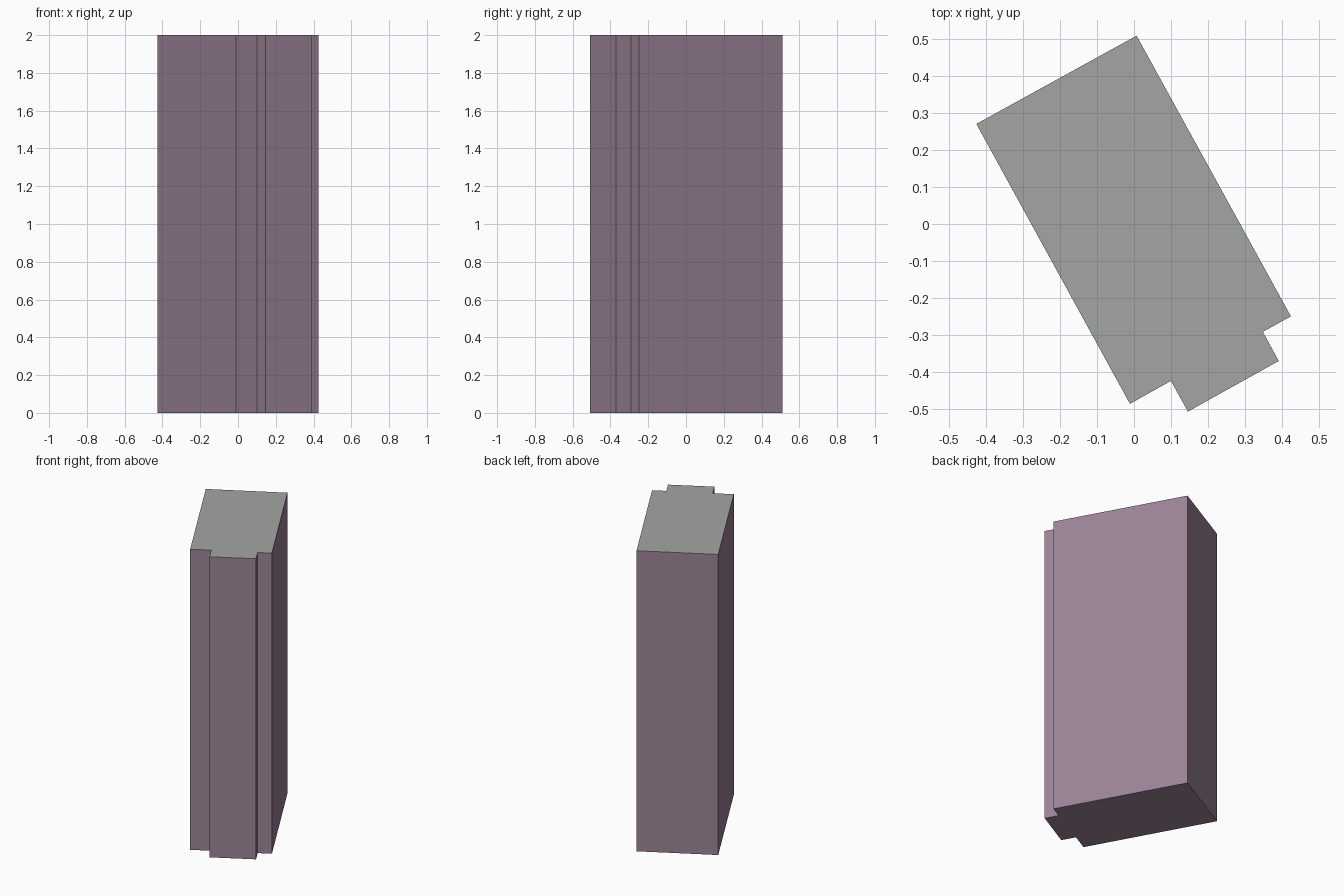
import bpy, bmesh

if "Cube" in bpy.data.objects:
    bpy.data.objects.remove(bpy.data.objects["Cube"])

HEIGHT = 2.0

# Footprint of the tower, counter-clockwise seen from above
FOOTPRINT = [
    (0.007, 0.510), (-0.427, 0.271), (-0.011, -0.487), (0.100, -0.425),
    (0.146, -0.508), (0.392, -0.371), (0.349, -0.292), (0.425, -0.250),
]


def make_material(name, color):
    mat = bpy.data.materials.new(name)
    mat.diffuse_color = (*color, 1.0)
    mat.use_nodes = True
    mat.node_tree.nodes["Principled BSDF"].inputs["Base Color"].default_value = mat.diffuse_color
    return mat


# Tower: footprint extruded straight up
bm = bmesh.new()
base = bm.faces.new([bm.verts.new((x, y, 0.0)) for x, y in FOOTPRINT])
extruded = bmesh.ops.extrude_face_region(bm, geom=[base], use_keep_orig=True)
top_verts = [g for g in extruded["geom"] if isinstance(g, bmesh.types.BMVert)]
bmesh.ops.translate(bm, verts=top_verts, vec=(0.0, 0.0, HEIGHT))
bmesh.ops.recalc_face_normals(bm, faces=bm.faces)

# Grey roof on the top face, mauve walls elsewhere
for face in bm.faces:
    face.material_index = 1 if face.normal.z > 0.5 else 0

mesh = bpy.data.meshes.new("tower_block")
bm.to_mesh(mesh)
bm.free()
mesh.materials.append(make_material("wall_mauve", (0.33, 0.23, 0.31)))
mesh.materials.append(make_material("roof_grey", (0.36, 0.38, 0.36)))

tower = bpy.data.objects.new("tower_block", mesh)
bpy.context.collection.objects.link(tower)
